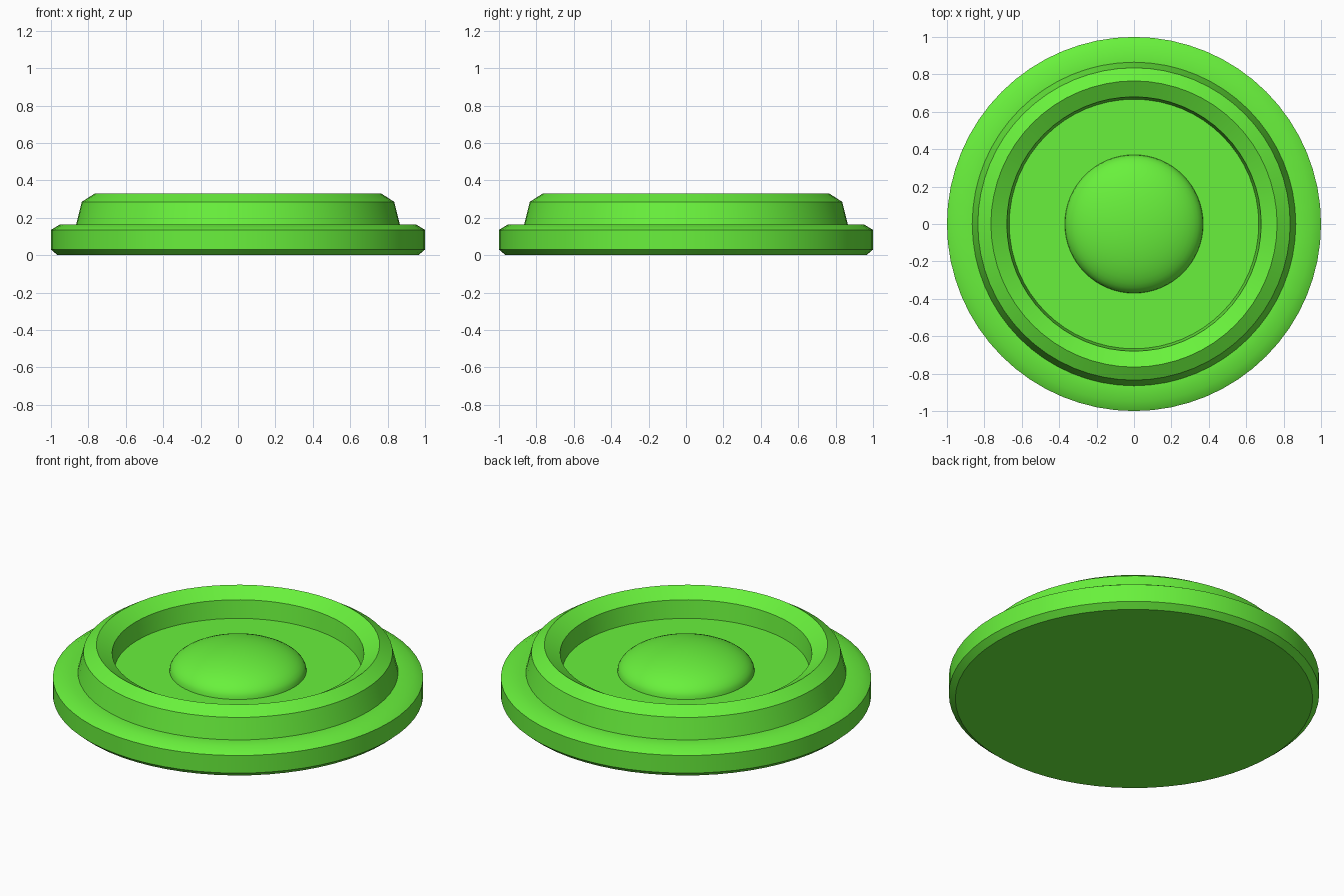
import bpy, bmesh, math

if "Cube" in bpy.data.objects:
    bpy.data.objects.remove(bpy.data.objects["Cube"])

green = bpy.data.materials.new("bright_green")
green.diffuse_color = (0.14, 0.88, 0.045, 1)
green.use_nodes = True
green.node_tree.nodes["Principled BSDF"].inputs["Base Color"].default_value = green.diffuse_color


def lathe(name, profile, segments=64):
    """Revolve an (r, z) profile around the z axis."""
    bm = bmesh.new()
    verts = [bm.verts.new((r, 0, z)) for r, z in profile]
    edges = [bm.edges.new(pair) for pair in zip(verts, verts[1:])]
    bmesh.ops.spin(bm, geom=verts + edges, cent=(0, 0, 0), axis=(0, 0, 1),
                   angle=math.tau, steps=segments)
    bmesh.ops.remove_doubles(bm, verts=bm.verts[:], dist=1e-4)
    bmesh.ops.recalc_face_normals(bm, faces=bm.faces[:])
    for face in bm.faces:
        face.smooth = True
    mesh = bpy.data.meshes.new(name)
    bm.to_mesh(mesh)
    bm.free()
    mesh.set_sharp_from_angle(angle=math.radians(38))
    mesh.materials.append(green)
    obj = bpy.data.objects.new(name, mesh)
    bpy.context.collection.objects.link(obj)
    return obj


FLOOR = 0.175

# Chamfered base disc with raised rim and recessed floor
lathe("base_with_rim", [
    (0, 0), (0.965, 0), (1, 0.03), (1, 0.135), (0.95, 0.165),
    (0.865, 0.165), (0.835, 0.285), (0.765, 0.33),
    (0.68, 0.28), (0.667, FLOOR), (0, FLOOR)])

# Flattened dome in the middle of the recess
R, H, N = 0.37, 0.14, 12
arc = [(R * math.cos(i / N * math.pi / 2), FLOOR + H * math.sin(i / N * math.pi / 2))
       for i in range(N)]
lathe("center_dome", [(0, FLOOR)] + arc + [(0, FLOOR + H)])
